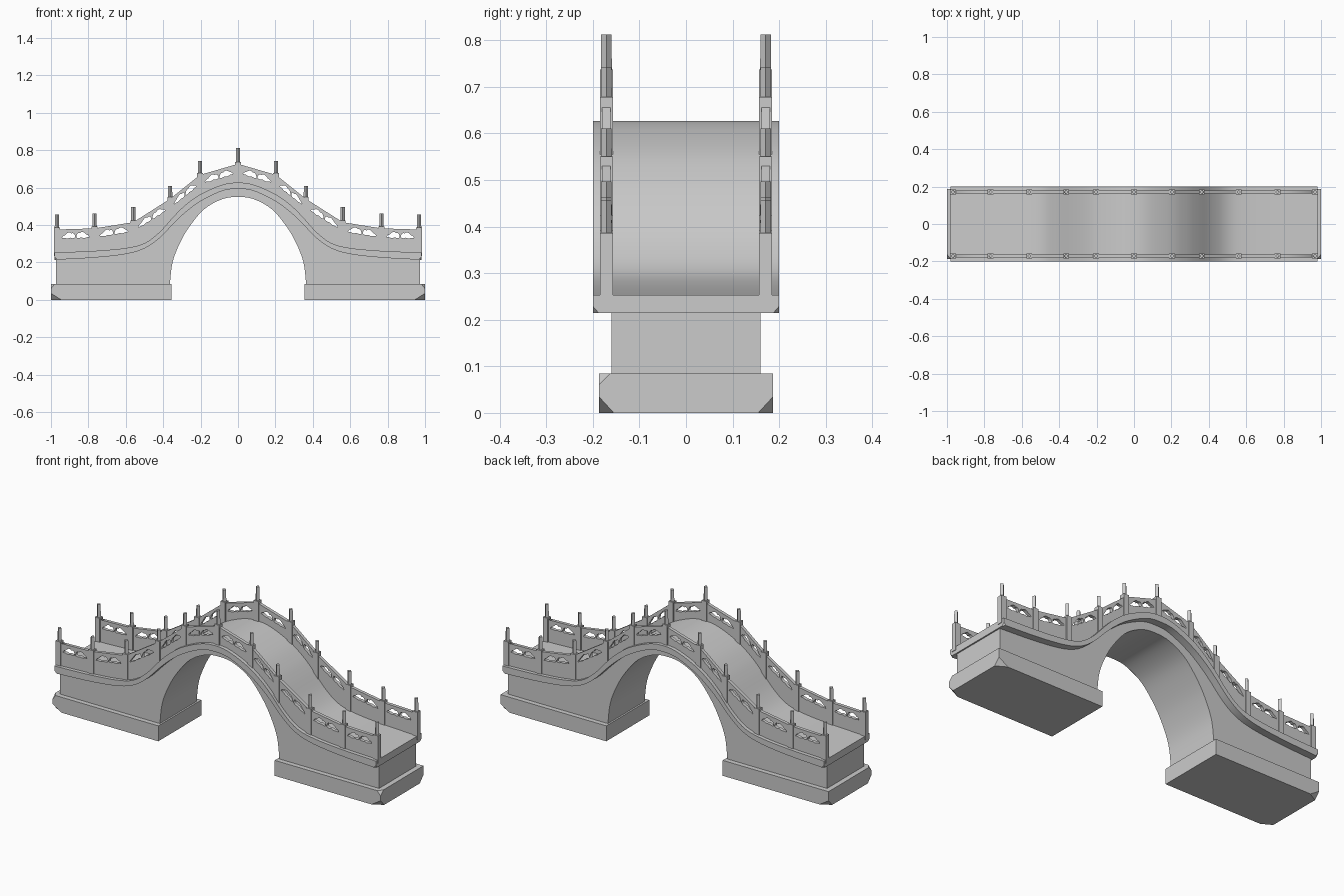
import bpy, bmesh, math
from mathutils import Vector, Matrix

if "Cube" in bpy.data.objects:
    bpy.data.objects.remove(bpy.data.objects["Cube"])

stone = bpy.data.materials.new("grey_stone")
stone.diffuse_color = (0.6, 0.6, 0.6, 1)
stone.use_nodes = True
stone.node_tree.nodes["Principled BSDF"].inputs["Base Color"].default_value = stone.diffuse_color


def catmull(pts, n=5):
    """Smooth curve through 2D points."""
    p = [Vector(q) for q in pts]
    p = [2 * p[0] - p[1]] + p + [2 * p[-1] - p[-2]]
    out = []
    for a, b, c, d in zip(p, p[1:], p[2:], p[3:]):
        for k in range(n):
            t = k / n
            out.append(0.5 * (2 * b + (c - a) * t + (2 * a - 5 * b + 4 * c - d) * t * t
                              + (3 * b - a - 3 * c + d) * t ** 3))
    return out + [p[-2]]


def mirrored(half, n=5):
    """Full left-to-right curve from the x >= 0 half."""
    return catmull([(-x, z) for x, z in half[:0:-1]] + half, n)


def finish(bm, name, smooth=None):
    bmesh.ops.recalc_face_normals(bm, faces=bm.faces)
    me = bpy.data.meshes.new(name)
    bm.to_mesh(me)
    bm.free()
    ob = bpy.data.objects.new(name, me)
    bpy.context.collection.objects.link(ob)
    me.materials.append(stone)
    if smooth:
        bpy.ops.object.select_all(action='DESELECT')
        ob.select_set(True)
        bpy.context.view_layer.objects.active = ob
        bpy.ops.object.shade_smooth_by_angle(angle=math.radians(smooth))
    return ob


def chip(bm, corner, size):
    """Cut off a corner; size is the signed length along each axis."""
    c = Vector(corner)
    n = Vector([-1 / s for s in size])
    bmesh.ops.bisect_plane(bm, geom=bm.verts[:] + bm.edges[:] + bm.faces[:],
                           plane_co=c + Vector((size[0], 0, 0)), plane_no=n, clear_outer=True)
    bmesh.ops.holes_fill(bm, edges=[e for e in bm.edges if e.is_boundary])


def strip(bm, top, bottom, hw):
    """Solid between two curves, extruded over the width."""
    rings = [[bm.verts.new((p.x, y, p.y)) for p, y in ((t, -hw), (t, hw), (b, hw), (b, -hw))]
             for t, b in zip(top, bottom)]
    for r, s in zip(rings, rings[1:]):
        for i in range(4):
            bm.faces.new((r[i], r[i - 1], s[i - 1], s[i]))
    bm.faces.new(rings[0])
    bm.faces.new(rings[-1][::-1])


def box(bm, x0, x1, y0, y1, z0, z1):
    m = Matrix.Translation(((x0 + x1) / 2, (y0 + y1) / 2, (z0 + z1) / 2)) @ \
        Matrix.Diagonal((x1 - x0, y1 - y0, z1 - z0, 1))
    bmesh.ops.create_cube(bm, size=1, matrix=m)


# Curved deck slab overhanging the walls
xs = [0, .085, .2, .28, .34, .42, .5, .6, .765, .98]
deck_z = [.627, .615, .565, .508, .45, .362, .303, .277, .262, .253]
under_z = [.593, .582, .527, .468, .412, .33, .275, .245, .226, .214]
deck = mirrored(list(zip(xs, deck_z)))
under = mirrored(list(zip(xs, under_z)))
bm = bmesh.new()
strip(bm, deck, under, 0.2)
for sx in (-1, 1):
    for sy in (-1, 1):
        chip(bm, (sx * .98, sy * .2, .214), (-sx * .014, -sy * .013, .015))
finish(bm, "deck_slab", 30)

# Arch body: walls under the slab with the opening cut out
arch = mirrored([(0, .55), (.085, .538), (.18, .485), (.257, .395), (.31, .305),
                 (.35, .2), (.365, .08)])
bm = bmesh.new()
outline = [Vector((-.972, .08))] + arch + [Vector((.972, .08))]
outline += [Vector((max(-.972, min(.972, p.x)), p.y + .01)) for p in under[::-1]]
face = bm.faces.new([bm.verts.new((p.x, -.16, p.y)) for p in outline])
ext = bmesh.ops.extrude_face_region(bm, geom=[face], use_keep_orig=True)
bmesh.ops.translate(bm, vec=(0, .32, 0),
                    verts=[v for v in ext["geom"] if isinstance(v, bmesh.types.BMVert)])
bmesh.ops.triangulate(bm, faces=[f for f in bm.faces if len(f.verts) > 4])
finish(bm, "arch_body", 30)

# Footings with broken outer corners
for sx, side in ((-1, "left"), (1, "right")):
    bm = bmesh.new()
    box(bm, *sorted((sx * .355, sx)), -.187, .187, 0, .085)
    for sy in (-1, 1):
        chip(bm, (sx, sy * .187, 0), (-sx * .055, -sy * .032, .035))
    chip(bm, (sx, -.187, .085), (-sx * .02, .025, -.025))
    finish(bm, side + "_footing")

# Railings: posts, finials and pierced panels
post_x = [0, .203, .363, .56, .767, .968]
rail_z = [.727, .668, .54, .415, .382, .376]
tip_z = [.812, .742, .61, .497, .462, .456]
posts = [(-x, r, t) for x, r, t in zip(post_x, rail_z, tip_z)][:0:-1] + \
    list(zip(post_x, rail_z, tip_z))
cloud = [(0, .0), (.04, .35), (.1, .5), (.16, .8), (.22, 1), (.28, .95), (.31, .75), (.35, .85),
         (.4, .7), (.43, .3), (.43, 0), (.36, -.12), (.27, 0), (.18, -.15), (.09, 0)]


def deck_at(x):
    for a, b in zip(deck, deck[1:]):
        if a.x <= x <= b.x:
            return a.y + (b.y - a.y) * (x - a.x) / (b.x - a.x)
    return deck[-1].y


def add_spline(cu, pts):
    s = cu.splines.new('POLY')
    s.points.add(len(pts) - 1)
    for p, (x, z) in zip(s.points, pts):
        p.co = (x, z, 0, 1)
    s.use_cyclic_u = True


def panel_mesh(x0, z0, x1, z1):
    cu = bpy.data.curves.new("panel_outline", 'CURVE')
    cu.dimensions = '2D'
    cu.fill_mode = 'BOTH'
    cu.extrude = 0.009
    line = lambda u: (x0 + (x1 - x0) * u, z0 + (z1 - z0) * u)
    base = [(line(k / 8)[0], deck_at(line(k / 8)[0]) - .01) for k in range(9)]
    add_spline(cu, base + [line(1), line(0)])
    # pair of cloud-shaped openings, mirrored about the panel middle
    for flip in (False, True):
        hole = []
        for u, v in cloud:
            u = .13 + u * .82
            x, z = line(1 - u if flip else u)
            hole.append((x, z - .046 + v * .029))
        add_spline(cu, hole)
    ob = bpy.data.objects.new("panel_outline", cu)
    bpy.context.collection.objects.link(ob)
    bpy.context.view_layer.update()
    me = bpy.data.meshes.new_from_object(
        ob.evaluated_get(bpy.context.evaluated_depsgraph_get()))
    bpy.data.objects.remove(ob)
    me.transform(Matrix.Rotation(math.pi / 2, 4, 'X'))
    return me


panels = [panel_mesh(a[0], a[1], b[0], b[1]) for a, b in zip(posts, posts[1:])]
for sy, side in ((-1, "front"), (1, "back")):
    yc = sy * .171
    bm = bmesh.new()
    for me in panels:
        old = set(bm.verts)
        bm.from_mesh(me)
        bmesh.ops.translate(bm, vec=(0, yc, 0), verts=[v for v in bm.verts if v not in old])
    bmesh.ops.remove_doubles(bm, verts=bm.verts, dist=1e-5)
    finish(bm, side + "_railing_panels")

    bm = bmesh.new()
    for x, rail, tip in posts:
        box(bm, x - .015, x + .015, yc - .014, yc + .014, deck_at(x) - .02, rail + .01)
        # diamond-section finial
        bmesh.ops.create_cone(bm, cap_ends=True, segments=4, radius1=.012, radius2=.011,
                              depth=tip - rail,
                              matrix=Matrix.Translation((x, yc, (tip + rail) / 2)))
    finish(bm, side + "_railing_posts")
